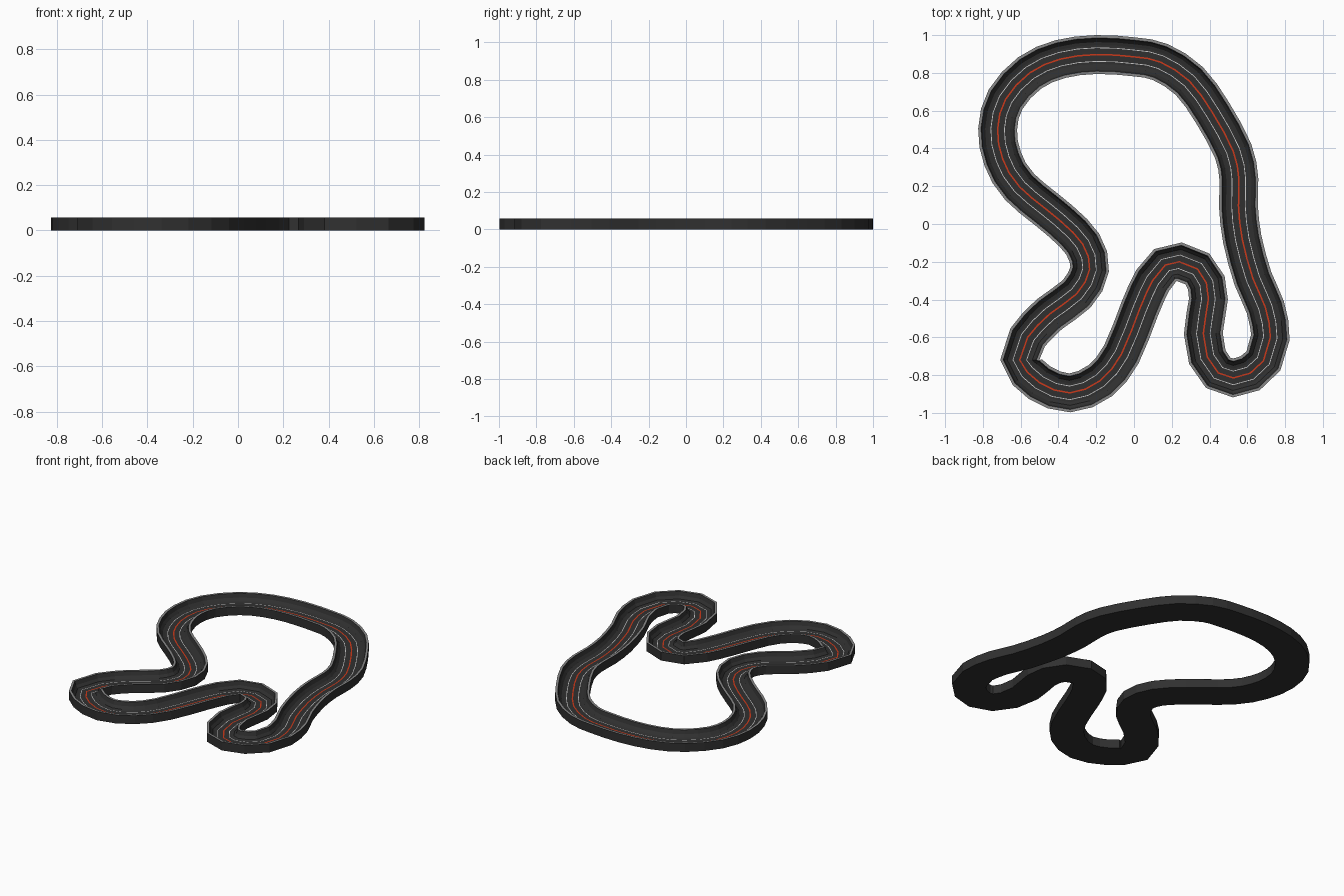
import bpy, math
from mathutils import Vector

if "Cube" in bpy.data.objects:
    bpy.data.objects.remove(bpy.data.objects["Cube"])

# Centre line of the circuit, clockwise from the top
PATH = [(-.2, .897), (.0, .885), (.14, .857), (.293, .757), (.415, .59), (.525, .386), (.555, .238),
        (.553, .095), (.573, -.08), (.63, -.29), (.695, -.44), (.722, -.6), (.685, -.725),
        (.615, -.79), (.525, -.815), (.446, -.788), (.388, -.704), (.367, -.58), (.394, -.397),
        (.383, -.312), (.336, -.238), (.24, -.2), (.166, -.217), (.098, -.3), (.03, -.45),
        (-.066, -.688), (-.18, -.83), (-.34, -.894), (-.5, -.84), (-.605, -.72), (-.563, -.6),
        (-.446, -.476), (-.304, -.37), (-.235, -.24), (-.272, -.106), (-.394, .02),
        (-.605, .196), (-.695, .344), (-.722, .503), (-.68, .66), (-.552, .8), (-.39, .873)]
HALF, RIM, TOP, FLOOR = .103, .088, .057, .012


def smooth_path(points, step):
    """Closed Catmull-Rom curve, with extra points only on the long stretches."""
    p = [Vector(q) for q in points]
    n, out = len(p), []
    for i in range(n):
        a, b, c, d = p[i - 1], p[i], p[(i + 1) % n], p[(i + 2) % n]
        k = math.ceil((c - b).length / step)
        for j in range(k):
            t = j / k
            out.append(.5 * (2 * b + (c - a) * t + (2 * a - 5 * b + 4 * c - d) * t ** 2
                             + (3 * b - a - 3 * c + d) * t ** 3))
    return out


LINE = smooth_path(PATH, .135)


def material(name, rgb):
    m = bpy.data.materials.new(name)
    m.diffuse_color = (*rgb, 1)
    m.use_nodes = True
    m.node_tree.nodes["Principled BSDF"].inputs["Base Color"].default_value = m.diffuse_color
    return m


def sweep(name, profile, mat, closed=True):
    """Sweep an (offset, z) profile around the circuit; offset is positive outwards."""
    n, m = len(LINE), len(profile)
    verts, faces = [], []
    for i, c in enumerate(LINE):
        t = (LINE[(i + 1) % n] - LINE[i - 1]).normalized()
        side = Vector((-t.y, t.x))
        for o, z in profile:
            q = c + side * o
            verts.append((q.x, q.y, z))
    for i in range(n):
        a, b = i * m, (i + 1) % n * m
        for j in range(m if closed else m - 1):
            k = (j + 1) % m
            faces.append((a + j, a + k, b + k, b + j))
    me = bpy.data.meshes.new(name)
    me.from_pydata(verts, [], faces)
    me.materials.append(mat)
    ob = bpy.data.objects.new(name, me)
    bpy.context.collection.objects.link(ob)
    return ob


asphalt = material("asphalt", (.03, .03, .03))
grey = material("rim_grey", (.25, .25, .25))
white = material("line_white", (.8, .8, .8))
red = material("line_red", (.6, .04, .01))

# Trough-shaped track bed: vertical outsides, banked insides, flat floor
bank = [(RIM, TOP), (.08, .032), (.066, .016), (.05, FLOOR)]
right = [(HALF, 0), (HALF, TOP)] + bank
left = [(-o, z) for o, z in reversed(right)]
sweep("track_bed", right + left, asphalt)

# Grey caps along both wall tops
for s, label in ((1, "outer"), (-1, "inner")):
    sweep(label + "_rim", sorted([(s * HALF, TOP + .0008), (s * RIM, TOP + .0008)], reverse=True),
          grey, False)

# Painted lane lines on the floor
for name, x, w, mat in (("outer_lane_line", .036, .002, white), ("centre_line", 0, .004, red),
                        ("inner_lane_line", -.036, .002, white)):
    sweep(name, [(x + w, FLOOR + .001), (x - w, FLOOR + .001)], mat, False)
